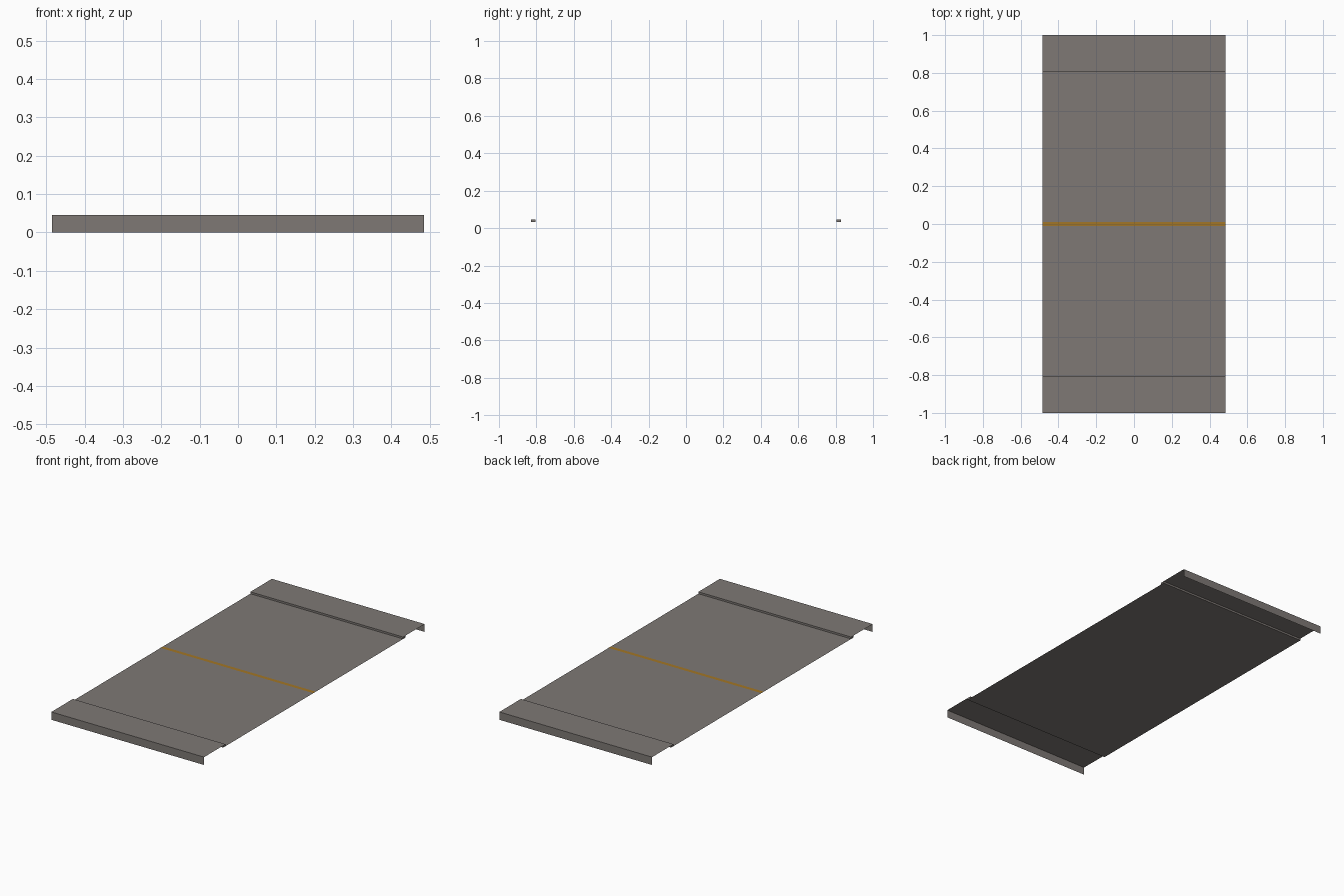
import bpy

if "Cube" in bpy.data.objects:
    bpy.data.objects.remove(bpy.data.objects["Cube"])

W = 0.485        # half width in x
TOP = 0.045      # pavement height
ROAD = 0.034     # road height
KERB_IN, KERB_OUT = 0.805, 0.828


def material(name, rgb):
    m = bpy.data.materials.new(name)
    m.diffuse_color = (*rgb, 1)
    m.use_nodes = True
    m.node_tree.nodes["Principled BSDF"].inputs["Base Color"].default_value = m.diffuse_color
    return m


grey = material("warm_grey", (0.21, 0.19, 0.178))
yellow = material("lane_yellow", (0.36, 0.18, 0.02))


def strip(name, profile, mat, closed=False):
    """Sweep a (y, z) profile across the full width; cap the ends if closed."""
    n = len(profile)
    verts = [(x, y, z) for x in (-W, W) for y, z in profile]
    faces = []
    for i in range(n if closed else n - 1):
        j = (i + 1) % n
        faces.append((i, n + i, n + j, j))
    if closed:
        faces += [tuple(range(n)), tuple(range(2 * n - 1, n - 1, -1))]
    mesh = bpy.data.meshes.new(name)
    mesh.from_pydata(verts, [], faces)
    mesh.materials.append(mat)
    ob = bpy.data.objects.new(name, mesh)
    bpy.context.collection.objects.link(ob)
    return ob


# Road surface and centre line
strip("road", [(-KERB_IN, ROAD), (KERB_IN, ROAD)], grey)
strip("centre_line", [(-0.011, ROAD + 0.001), (0.011, ROAD + 0.001)], yellow)

# Pavement with outer skirt, and solid kerb, on both sides
for side, s in (("front", -1), ("back", 1)):
    pave = [(s * KERB_OUT, TOP), (s, TOP), (s, 0)]
    kerb = [(s * KERB_IN, ROAD), (s * KERB_IN, TOP),
            (s * KERB_OUT, TOP), (s * KERB_OUT, ROAD)]
    if s < 0:    # keep normals facing outwards
        pave.reverse()
        kerb.reverse()
    strip(side + "_pavement", pave, grey)
    strip(side + "_kerb", kerb, grey, closed=True)
